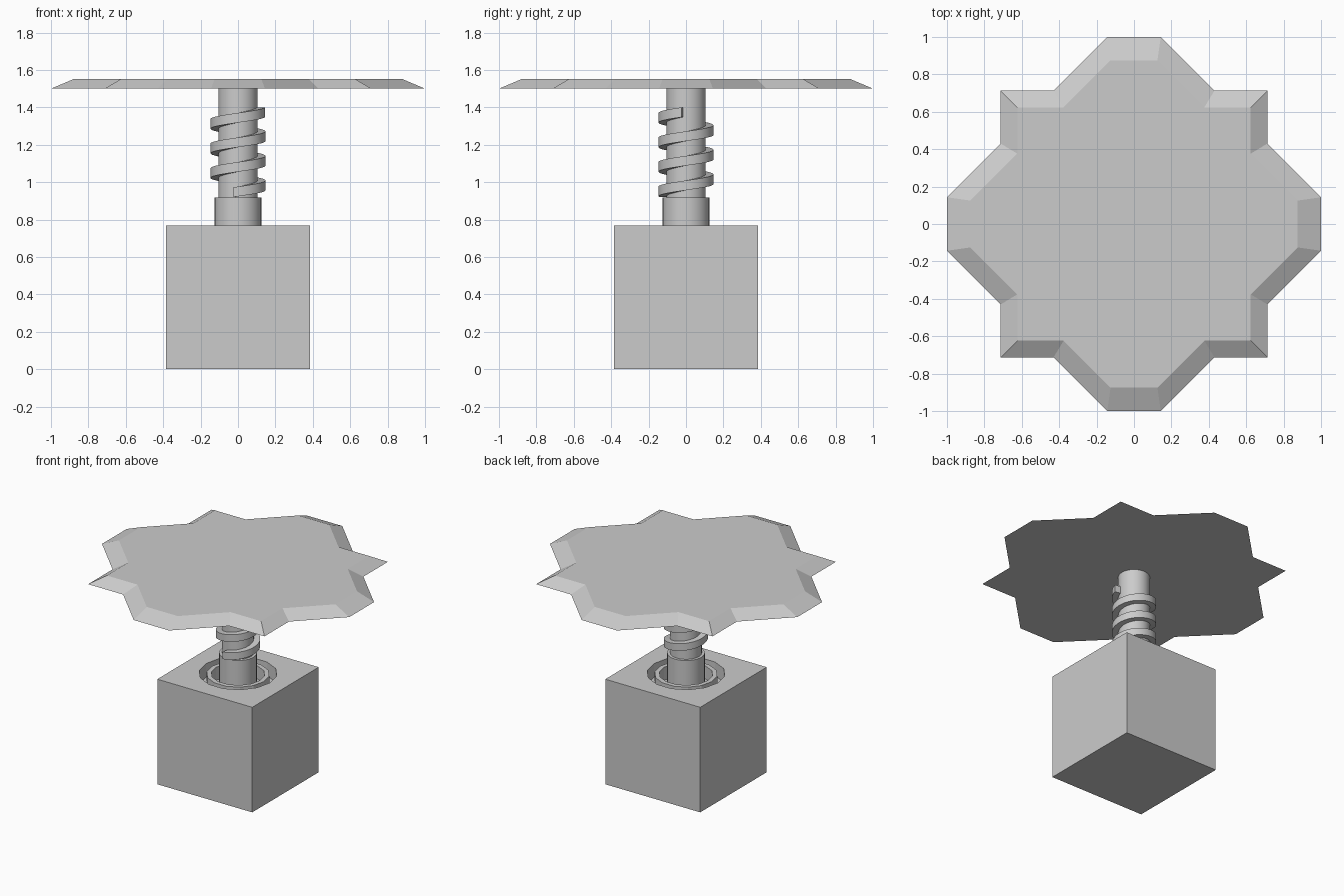
import bpy, bmesh, math
from math import cos, sin, pi, radians

if "Cube" in bpy.data.objects:
    bpy.data.objects.remove(bpy.data.objects["Cube"])


def finish(name, bm, smooth=False):
    bmesh.ops.recalc_face_normals(bm, faces=bm.faces)
    me = bpy.data.meshes.new(name)
    bm.to_mesh(me)
    bm.free()
    ob = bpy.data.objects.new(name, me)
    bpy.context.collection.objects.link(ob)
    if smooth:
        bpy.ops.object.select_all(action='DESELECT')
        bpy.context.view_layer.objects.active = ob
        ob.select_set(True)
        bpy.ops.object.shade_smooth_by_angle(angle=radians(30))
    return ob


def loft(name, rings, close_ends=True, loop=False, smooth=False):
    """Bridge equal-length point rings into a surface."""
    bm = bmesh.new()
    vr = [[bm.verts.new(p) for p in r] for r in rings]
    pairs = list(zip(vr, vr[1:])) + ([(vr[-1], vr[0])] if loop else [])
    n = len(vr[0])
    for a, b in pairs:
        for i in range(n):
            j = (i + 1) % n
            bm.faces.new((a[i], a[j], b[j], b[i]))
    if close_ends and not loop:
        bm.faces.new(vr[0])
        bm.faces.new(vr[-1])
    return finish(name, bm, smooth)


def circle(r, z, n):
    return [(r * cos(2 * pi * i / n), r * sin(2 * pi * i / n), z) for i in range(n)]


# Star-edged table top, one quarter outline rotated four times
quarter = [(1.0, -0.143), (1.0, 0.143), (0.713, 0.43), (0.713, 0.713), (0.43, 0.713)]
outline = []
for k in range(4):
    c, s = round(cos(k * pi / 2)), round(sin(k * pi / 2))
    outline += [(c * x - s * y, s * x + c * y) for x, y in quarter]
# drop duplicated corners where quarters meet
loft("table_top", [[(x * f, y * f, z) for x, y in outline]
                   for f, z in ((1.0, 1.5), (0.875, 1.553))])

# Square base block with a round well in its top
H, W = 0.768, 0.384
base = loft("base_block", [[(-W, -W, z), (W, -W, z), (W, W, z), (-W, W, z)] for z in (0, H)])
cutter = loft("well_cutter", [circle(0.26, z, 14) for z in (H - 0.1, H + 0.1)])
cutter.hide_render = True
cutter.hide_set(True)
mod = base.modifiers.new("well", 'BOOLEAN')
mod.operation = 'DIFFERENCE'
mod.solver = 'EXACT'
mod.object = cutter

# Raised rim inside the well
loft("well_rim", [circle(r, z, 14) for r, z in
     ((0.21, H - 0.1), (0.21, H - 0.005), (0.178, H - 0.005), (0.178, H - 0.1))],
     loop=True)

# Collar and screw shaft
loft("collar", [circle(0.125, z, 32) for z in (H - 0.1, 0.918)], smooth=True)
loft("shaft", [circle(0.105, z, 32) for z in (0.9, 1.502)], smooth=True)

# Helical thread with a rectangular section
steps, turns, start = 104, 3.25, radians(-99)
rings = []
for i in range(steps + 1):
    t = i / steps
    a = start + 2 * pi * turns * t
    z = 0.947 + 0.427 * t
    rings.append([(r * cos(a), r * sin(a), z + dz) for r, dz in
                  ((0.1, -0.026), (0.147, -0.026), (0.147, 0.026), (0.1, 0.026))])
loft("thread", rings, smooth=True)
